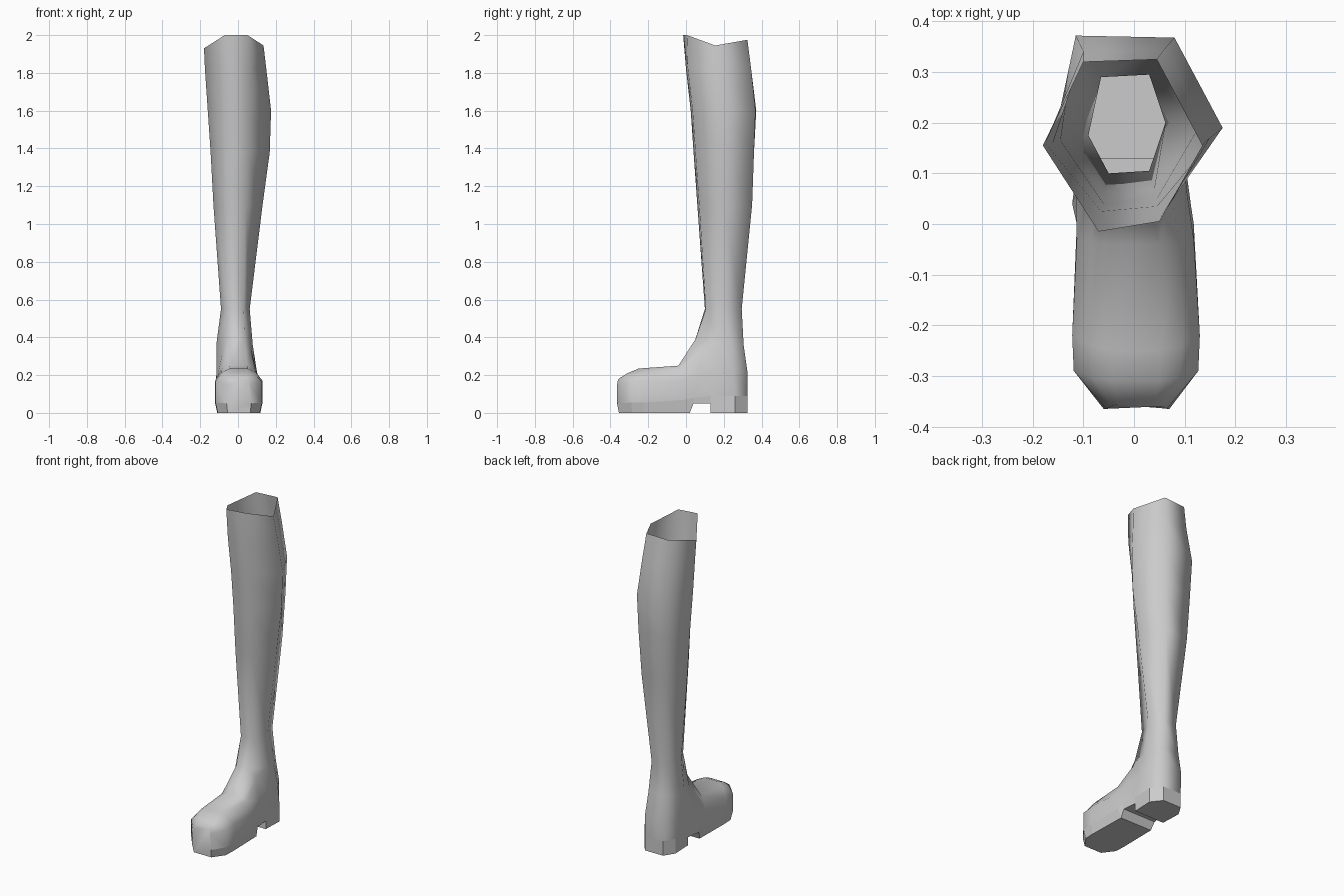
import bpy
import bmesh

cube = bpy.data.objects.get("Cube")
if cube:
    bpy.data.objects.remove(cube, do_unlink=True)

leather = bpy.data.materials.new("grey leather")
leather.use_nodes = True
grey = (0.6, 0.6, 0.6, 1)
leather.diffuse_color = grey
leather.node_tree.nodes["Principled BSDF"].inputs["Base Color"].default_value = grey

bm = bmesh.new()


def add_face(points):
    """Add one polygon; shared corners are welded at the end."""
    bm.faces.new([bm.verts.new(point) for point in points])


def loft(rows, closed):
    """Bridge neighbouring rows of points with quads."""
    for upper, lower in zip(rows, rows[1:]):
        count = len(upper)
        for i in range(count if closed else count - 1):
            j = (i + 1) % count
            add_face([upper[i], upper[j], lower[j], lower[i]])


def level(height, *outline):
    """Place a flat outline at one height."""
    return [(x, y, height) for x, y in outline]


# Shaft: six-sided rings, ordered front right round to side left
rim = [(-.07, -.015, 2), (.05, .005, 2), (.135, .155, 1.945),
       (.045, .325, 1.975), (-.1, .32, 1.97), (-.18, .155, 1.93)]
ankle = level(.55, (-.05, .1), (.03, .105), (.062, .2),
              (.03, .295), (-.065, .29), (-.09, .175))
shaft = [
    rim,
    level(1.82, (-.07, 0), (.05, .01), (.15, .17), (.06, .345), (-.1, .34), (-.175, .16)),
    level(1.6, (-.065, .025), (.045, .035), (.175, .19), (.08, .368), (-.115, .372), (-.16, .16)),
    level(1.38, (-.06, .04), (.045, .05), (.168, .19), (.075, .36), (-.11, .36), (-.145, .165)),
    level(1.1, (-.06, .06), (.04, .07), (.13, .195), (.06, .35), (-.1, .345), (-.13, .17)),
    ankle,
]
loft(shaft, closed=True)

# Heel counter and heel block: strips wrapping from side to side round the back
front_left, front_right = ankle[1], ankle[0]
side_left, back_left, back_right, side_right = ankle[2:]
counter_top = level(.36, (.078, .18), (.075, .24), (.045, .305),
                    (-.075, .3), (-.1, .24), (-.115, .18))
counter_mid = level(.22, (.095, .16), (.1, .25), (.055, .325),
                    (-.075, .325), (-.11, .25), (-.107, .16))
heel_edge = level(.09, (.1, .13), (.105, .26), (.055, .325),
                  (-.07, .325), (-.11, .26), (-.105, .13))
heel_arch = [(x, y, .05) for x, y, z in heel_edge]
heel_base = [(x, y, 0) for x, y, z in heel_edge]
counter = [[side_left, side_left, back_left, back_right, side_right, side_right],
           counter_top, counter_mid, heel_edge, heel_arch, heel_base]
loft(counter, closed=False)
add_face(heel_base)
add_face([heel_arch[0], heel_arch[-1], heel_base[-1], heel_base[0]])

# Gussets joining the ankle to the vamp
add_face([front_left, side_left, counter_top[0]])
add_face([front_right, side_right, counter_top[-1]])


def section(shift, *half):
    """Mirror a half section running from the sole up to the top."""
    return list(half) + [(shift - x, y, z) for x, y, z in reversed(half)]


# Vamp: cross-sections from the counter seam forward to the toe
seam_rows = [heel_arch, heel_edge, counter_mid, counter_top]
seam = ([row[0] for row in seam_rows] + [front_left, front_right]
        + [row[-1] for row in reversed(seam_rows)])
vamp = [
    seam,
    section(-.01, (.108, .04, .05), (.112, .04, .08), (.105, .06, .2),
            (.07, .08, .33), (.035, .05, .39)),
    section(.005, (.112, .02, 0), (.118, 0, .07), (.118, -.03, .17),
            (.09, -.035, .235), (.05, -.04, .25)),
    section(.008, (.118, -.22, 0), (.13, -.22, .055), (.13, -.22, .17),
            (.095, -.24, .215), (.05, -.25, .235)),
    section(.008, (.115, -.285, 0), (.127, -.29, .055), (.127, -.29, .165),
            (.09, -.305, .2), (.05, -.31, .21)),
    section(.01, (.065, -.355, 0), (.07, -.365, .05), (.065, -.365, .15),
            (.055, -.36, .175), (.04, -.355, .182)),
]
loft(vamp, closed=True)
add_face(vamp[-1])

# Weld the parts, shade the leather smooth and keep the sole edges crisp
bmesh.ops.remove_doubles(bm, verts=bm.verts, dist=.0005)
bmesh.ops.recalc_face_normals(bm, faces=bm.faces)
for face in bm.faces:
    face.smooth = True
for edge in bm.edges:
    edge.smooth = any(vert.co.z > .1 for vert in edge.verts)

mesh = bpy.data.meshes.new("tall_boot")
bm.to_mesh(mesh)
bm.free()
mesh.materials.append(leather)
boot = bpy.data.objects.new("tall_boot", mesh)
bpy.context.collection.objects.link(boot)
